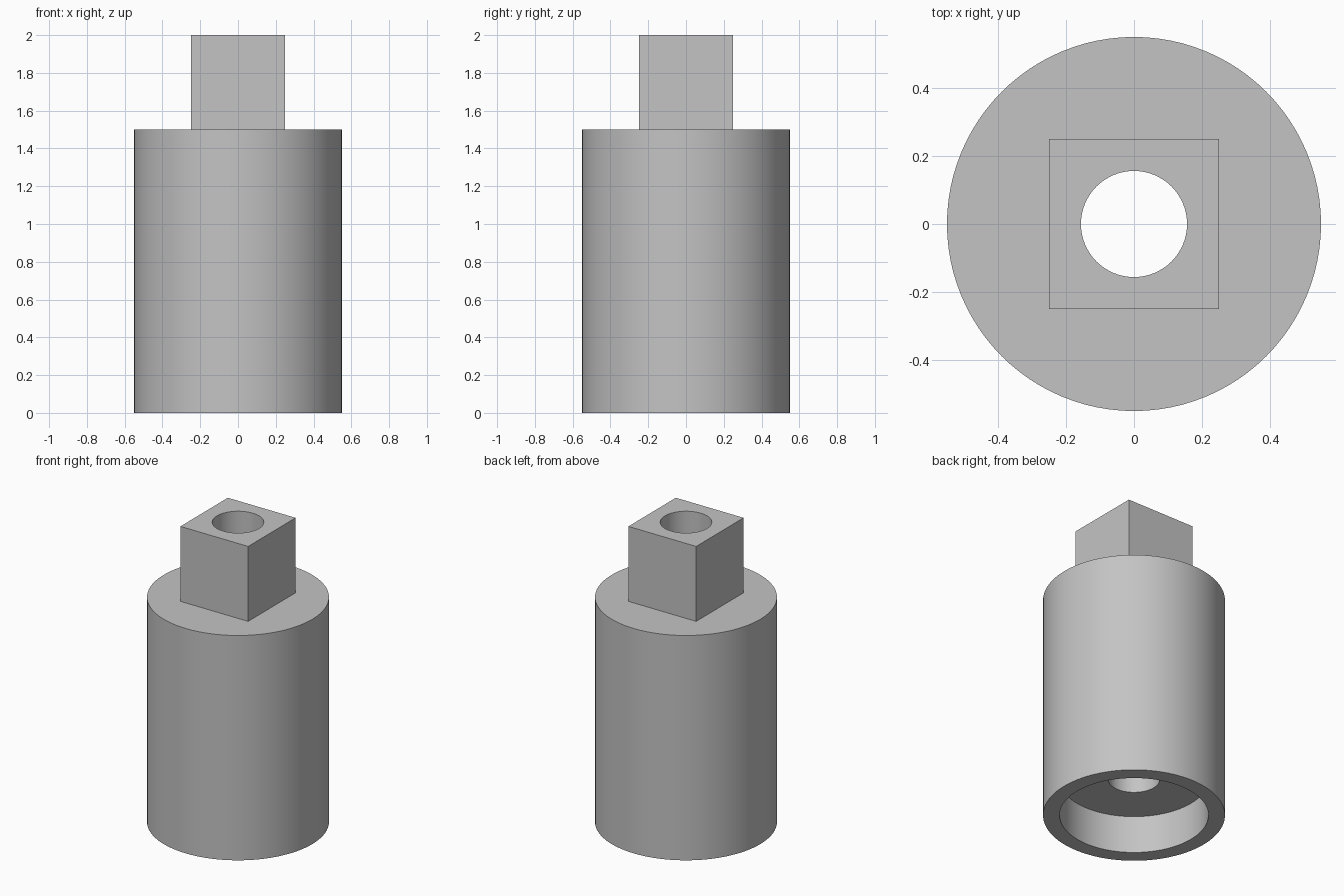
import bpy
import math

if "Cube" in bpy.data.objects:
    bpy.data.objects.remove(bpy.data.objects["Cube"], do_unlink=True)

BODY_R, BODY_H = 0.55, 1.5
DRIVE_W, TOTAL_H = 0.5, 2.0
RECESS_R, RECESS_H = 0.45, 0.25
BORE_R = 0.156
OVERLAP = 0.1

grey = bpy.data.materials.new("plain grey")
grey.use_nodes = True
colour = (0.55, 0.55, 0.55, 1)
grey.diffuse_color = colour
grey.node_tree.nodes["Principled BSDF"].inputs["Base Color"].default_value = colour


def finish(name):
    obj = bpy.context.object
    obj.name = name
    obj.data.materials.append(grey)
    return obj


def cylinder(name, radius, bottom, top, sides=96):
    bpy.ops.mesh.primitive_cylinder_add(
        vertices=sides, radius=radius, depth=top - bottom,
        location=(0, 0, (bottom + top) / 2))
    return finish(name)


def block(name, width, bottom, top):
    bpy.ops.mesh.primitive_cube_add(size=1, location=(0, 0, (bottom + top) / 2))
    bpy.context.object.scale = (width, width, top - bottom)
    bpy.ops.object.transform_apply(location=False, rotation=False, scale=True)
    return finish(name)


def combine(target, other, operation):
    """Apply a boolean and remove the helper."""
    mod = target.modifiers.new(operation.lower(), "BOOLEAN")
    mod.operation = operation
    mod.solver = "EXACT"
    mod.object = other
    other.hide_render = True
    bpy.context.view_layer.objects.active = target
    bpy.ops.object.modifier_apply(modifier=mod.name)
    bpy.data.objects.remove(other, do_unlink=True)


# Round body with the square drive on top
adapter = cylinder("adapter_body", BODY_R, 0, BODY_H)
combine(adapter, block("square_drive", DRIVE_W, BODY_H - OVERLAP, TOTAL_H), "UNION")

# Wide recess underneath, then the bore through everything
combine(adapter, cylinder("recess_cutter", RECESS_R, -OVERLAP, RECESS_H), "DIFFERENCE")
combine(adapter, cylinder("bore_cutter", BORE_R, -OVERLAP, TOTAL_H + OVERLAP, 64), "DIFFERENCE")

# Smooth round walls, crisp edges
bpy.ops.object.select_all(action="DESELECT")
adapter.select_set(True)
bpy.context.view_layer.objects.active = adapter
bpy.ops.object.shade_smooth_by_angle(angle=math.radians(30))
